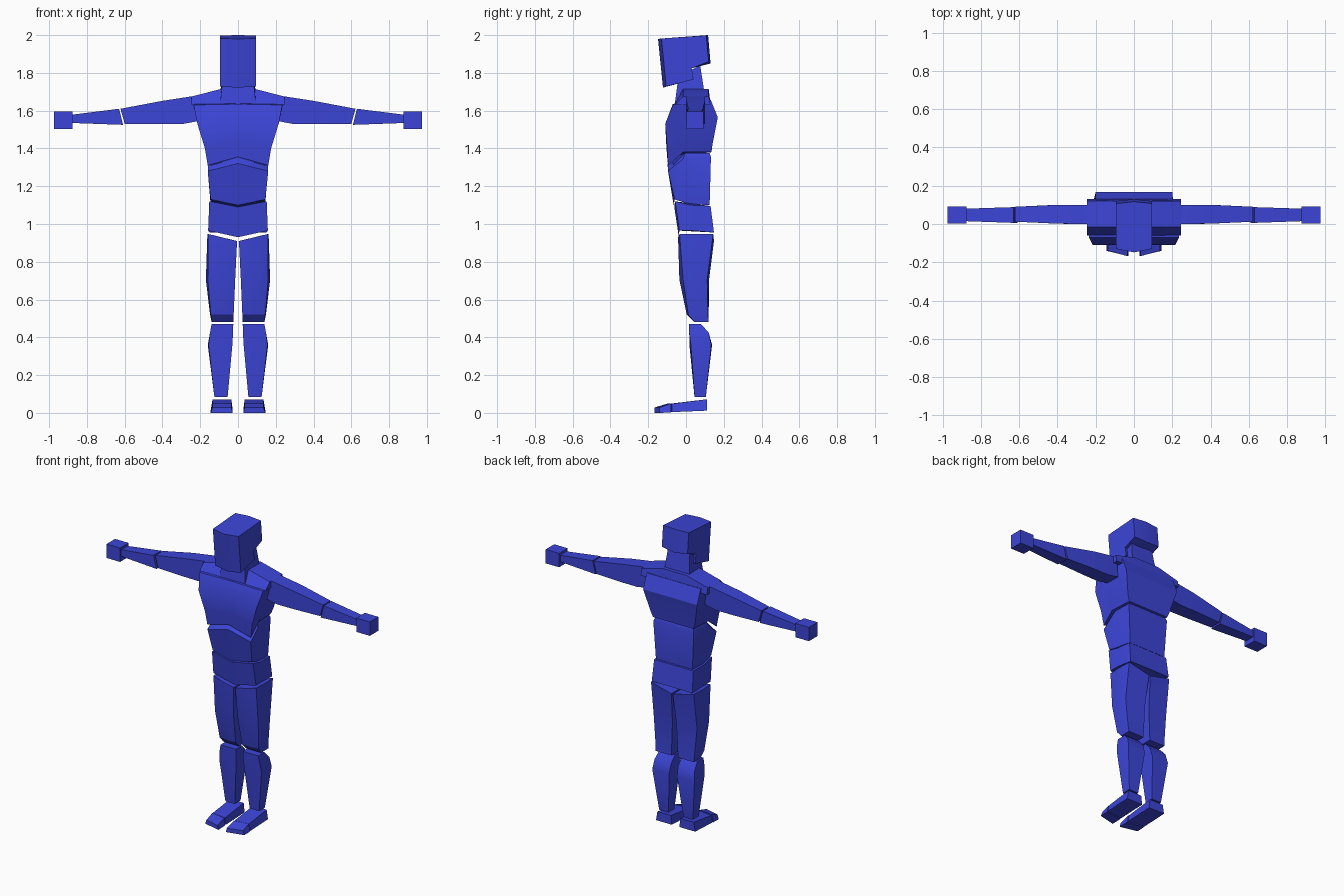
import bpy, bmesh

blue = bpy.data.materials.new("royal blue")
blue.diffuse_color = (0.045, 0.06, 0.68, 1)


def loft(name, rings):
    """Skin a closed solid through a list of equally long rings."""
    bm = bmesh.new()
    loops = [[bm.verts.new(p) for p in ring] for ring in rings]
    n = len(loops[0])
    for a, b in zip(loops, loops[1:]):
        for i in range(n):
            j = (i + 1) % n
            bm.faces.new((a[i], a[j], b[j], b[i]))
    bm.faces.new(loops[0])
    bm.faces.new(loops[-1])
    bmesh.ops.recalc_face_normals(bm, faces=bm.faces)
    mesh = bpy.data.meshes.new(name)
    bm.to_mesh(mesh)
    bm.free()
    mesh.materials.append(blue)
    obj = bpy.data.objects.new(name, mesh)
    bpy.context.collection.objects.link(obj)
    return obj


def body(name, halves):
    """Loft half rings (front centre to back centre), mirrored across x."""
    return loft(name, [h + [(-x, y, z) for x, y, z in h[-2:0:-1]] for h in halves])


def pair(name, rings):
    """Loft a limb on the right and its mirror on the left."""
    loft("right_" + name, rings)
    loft("left_" + name, [[(-x, y, z) for x, y, z in r] for r in rings])


def leg_ring(xi, xo, yf, yb, z_in, z_out, bulge=0.0):
    """Leg section: inner and outer x, front and back y, outer side bulging."""
    return [(xi, yf, z_in), ((xi + xo) / 2, yf - bulge, (z_in + z_out) / 2),
            (xo - bulge, yf + bulge, z_out), (xo, (yf + yb) / 2, z_out),
            (xo - bulge, yb - bulge, z_out), (xi, yb, z_in)]


def arm_ring(x_low, x_top, y0, y1, z0, z1):
    return [(x_low, y0, z0), (x_low, y1, z0), (x_top, y1, z1), (x_top, y0, z1)]


# Head: side profile lofted across the width, ridged along the centre
profile = [(-.13, 1.982), (.107, 1.998), (.12, 1.86), (.03, 1.825), (.04, 1.765), (-.105, 1.728)]
centre = [(-.148, 1.98), (.117, 2.0), (.13, 1.85), (.03, 1.825), (.04, 1.765), (-.122, 1.722)]
loft("head", [[(x, y, z) for y, z in p]
              for x, p in ((-.095, profile), (0, centre), (.095, profile))])

# Neck
loft("neck", [[(-w, yf, zf), (w, yf, zf), (w, yb, zb), (-w, yb, zb)]
              for w, yf, yb, zf, zb in ((.095, -.06, .10, 1.63, 1.68), (.08, -.04, .075, 1.78, 1.84))])

# Shoulder yoke, sloping down to both sides
yoke = [(.245, 1.63, 1.675), (.09, 1.635, 1.715)]
loft("shoulder_yoke", [[(x, -.06, z0), (x, .13, z0), (x, .12, z1), (x, -.015, z1)]
                       for x, z0, z1 in [(-a, b, c) for a, b, c in yoke] + yoke[::-1]])

# Chest, with a raised notch at the lower front
body("chest", [
    [(0, -.10, 1.355), (.16, -.095, 1.31), (.16, -.015, 1.38), (.15, .135, 1.38), (0, .135, 1.38)],
    [(0, -.105, 1.43), (.175, -.10, 1.40), (.175, 0, 1.42), (.165, .14, 1.42), (0, .14, 1.42)],
    [(0, -.11, 1.53), (.215, -.11, 1.53), (.215, 0, 1.55), (.20, .168, 1.565), (0, .168, 1.565)],
    [(0, -.07, 1.635), (.235, -.07, 1.63), (.242, 0, 1.65), (.20, .13, 1.66), (0, .13, 1.66)]])

# Abdomen, pointed at the top front and the bottom front
body("abdomen", [
    [(0, -.065, 1.10), (.145, -.06, 1.13), (.145, .02, 1.105), (.135, .125, 1.10), (0, .125, 1.10)],
    [(0, -.098, 1.32), (.16, -.095, 1.28), (.158, -.015, 1.345), (.15, .132, 1.355), (0, .132, 1.355)],
    [(0, -.07, 1.35), (.145, -.07, 1.31), (.145, -.005, 1.375), (.14, .125, 1.375), (0, .125, 1.375)]])

# Pelvis
body("pelvis", [
    [(0, -.038, .93), (.158, -.035, .965), (.158, .03, .965), (.15, .148, .955), (0, .148, .955)],
    [(0, -.062, 1.09), (.152, -.058, 1.12), (.152, .02, 1.10), (.145, .13, 1.095), (0, .13, 1.095)]])

# Thighs
pair("thigh", [leg_ring(.025, .14, .045, .12, .48, .48),
               leg_ring(.023, .148, .008, .12, .52, .52, .004),
               leg_ring(.015, .17, -.025, .122, .705, .705, .01),
               leg_ring(.005, .162, -.038, .148, .91, .947, .004)])

# Shins, with the calf swelling backwards
pair("shin", [leg_ring(.055, .125, .045, .105, .085, .085),
              leg_ring(.03, .16, .022, .138, .36, .36, .004),
              leg_ring(.026, .148, .017, .12, .425, .425),
              leg_ring(.025, .14, .015, .08, .47, .47)])

# Feet and toes, tapering up from the sole
def foot_ring(y_in, y_out, z0, z1):
    return [(.028, y_in, z0), (.145, y_out, z0), (.135, y_out, z1), (.035, y_in, z1)]


pair("foot", [foot_ring(.11, .11, .012, .072), foot_ring(-.088, -.075, .004, .048)])
pair("toes", [foot_ring(-.095, -.08, .002, .05), foot_ring(-.168, -.14, 0, .028)])

# Arms held straight out
pair("upper_arm", [arm_ring(.21, .22, 0, .10, 1.545, 1.675),
                   arm_ring(.29, .25, 0, .10, 1.53, 1.675),
                   arm_ring(.41, .40, .002, .10, 1.53, 1.652),
                   arm_ring(.60, .622, .012, .09, 1.53, 1.61)])
pair("forearm", [arm_ring(.608, .63, .006, .088, 1.525, 1.61),
                 arm_ring(.885, .885, .015, .08, 1.535, 1.578)])
pair("hand", [arm_ring(x, x, .002, .092, 1.502, 1.595) for x in (.875, .975)])

# Soften the shallow edges only
for obj in bpy.data.objects:
    obj.select_set(True)
bpy.context.view_layer.objects.active = bpy.data.objects["head"]
bpy.ops.object.shade_smooth_by_angle(angle=0.5)
